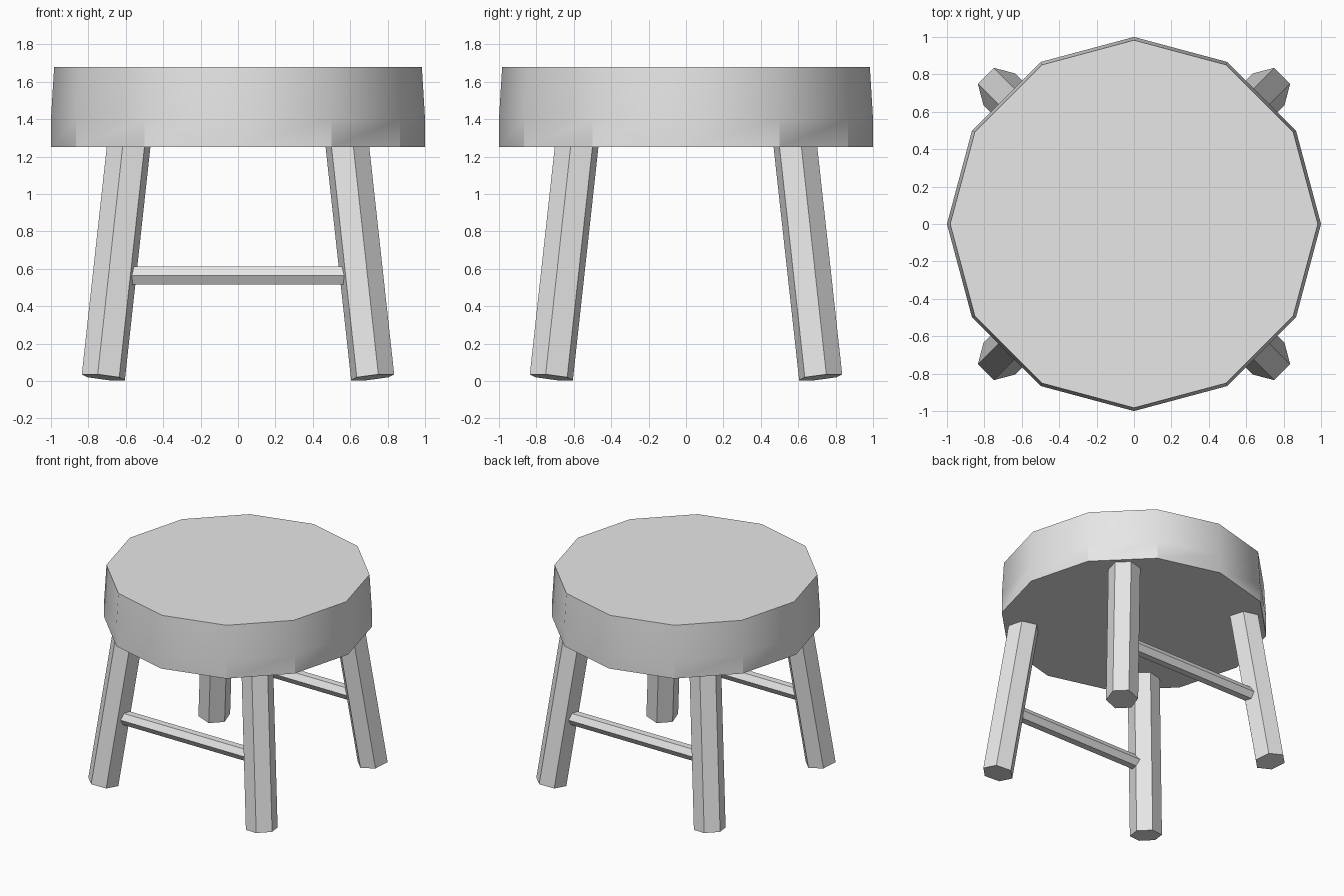
import bpy, bmesh
from math import atan2, pi
from mathutils import Vector, Matrix

cube = bpy.data.objects.get("Cube")
if cube:
    bpy.data.objects.remove(cube, do_unlink=True)

grey = bpy.data.materials.new("plain_grey")
grey.use_nodes = True
grey.diffuse_color = (0.8, 0.8, 0.8, 1)
grey.node_tree.nodes["Principled BSDF"].inputs["Base Color"].default_value = (0.8, 0.8, 0.8, 1)


def add_object(name, bm):
    bmesh.ops.recalc_face_normals(bm, faces=bm.faces)
    mesh = bpy.data.meshes.new(name)
    bm.to_mesh(mesh)
    bm.free()
    mesh.materials.append(grey)
    obj = bpy.data.objects.new(name, mesh)
    bpy.context.collection.objects.link(obj)


def hex_bar(name, start, end, radius, spin):
    """Six-sided bar with square-cut ends between two points."""
    start, end = Vector(start), Vector(end)
    axis = end - start
    matrix = (Matrix.Translation((start + end) / 2)
              @ Vector((0, 0, 1)).rotation_difference(axis).to_matrix().to_4x4()
              @ Matrix.Rotation(spin, 4, 'Z'))
    bm = bmesh.new()
    bmesh.ops.create_cone(bm, cap_ends=True, segments=6, radius1=radius,
                          radius2=radius, depth=axis.length, matrix=matrix)
    add_object(name, bm)


# Seat: twelve-sided, straight lower band and slightly tapered upper band
bm = bmesh.new()
rings = []
for radius, z in ((1, 1.25), (1, 1.4), (0.983, 1.68)):
    rings.append([bm.verts.new(Matrix.Rotation(i * pi / 6, 3, 'Z') @ Vector((radius, 0, z)))
                  for i in range(12)])
for low, high in zip(rings, rings[1:]):
    for i in range(12):
        j = (i + 1) % 12
        face = bm.faces.new((low[i], low[j], high[j], high[i]))
        face.smooth = True
bm.faces.new(rings[0])
bm.faces.new(rings[2])
# Rims are sharp, and so are the lower corners away from the axes
for ring in (rings[0], rings[2]):
    for i in range(12):
        bm.edges.get((ring[i], ring[i - 1])).smooth = False
for i in range(12):
    if i % 3:
        bm.edges.get((rings[0][i], rings[1][i])).smooth = False
add_object("seat", bm)

# Splayed legs, each with one corner pointing outwards
for side, sx in (("left", 1), ("right", -1)):
    for end, sy in (("front", -1), ("back", 1)):
        hex_bar(f"{end}_{side}_leg", (sx * 0.72, sy * 0.72, 0.02),
                (sx * 0.583, sy * 0.583, 1.27), 0.12, atan2(sy, sx))

# Rungs joining the left and right legs
for end, sy in (("front", -1), ("back", 1)):
    hex_bar(f"{end}_rung", (-0.62, sy * 0.66, 0.565), (0.62, sy * 0.66, 0.565), 0.055, 0)
